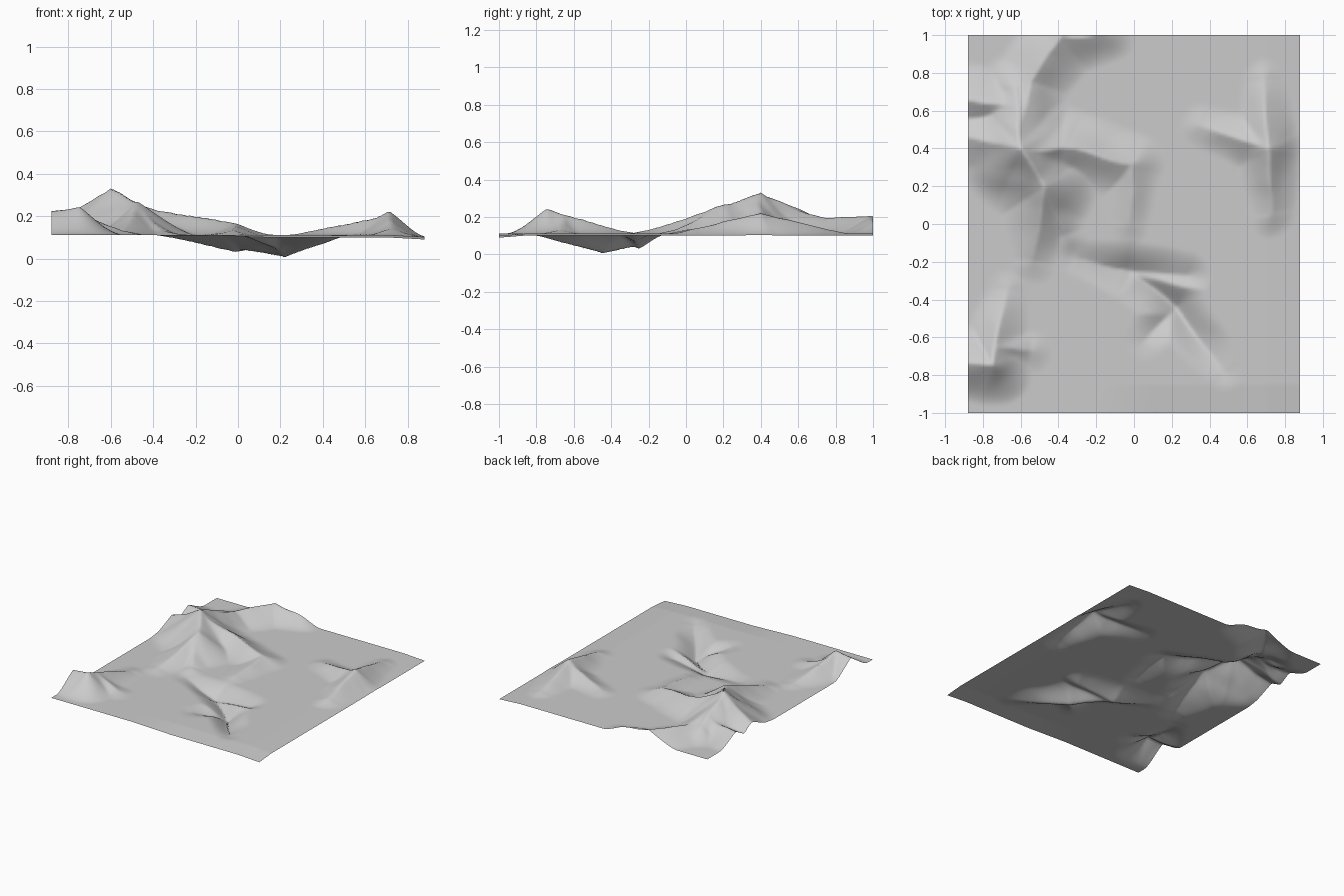
import bpy
from mathutils import Vector, noise

if "Cube" in bpy.data.objects:
    bpy.data.objects.remove(bpy.data.objects["Cube"])

W, D, BASE = 0.88, 1.0, 0.112
NX, NY = 132, 150

# Crest lines: (x, y, height above the plain)
MAIN = [
    [(-.62, .72, .08), (-.6, .4, .212), (-.47, .2, .15), (-.54, -.2, .02)],
    [(-.88, .45, .08), (-.6, .4, .18), (-.38, .4, .115), (0, .32, .055), (-.03, 0, .02)],
    [(-.6, .5, .14), (-.55, .75, .085), (-.38, 1, .095), (-.17, 1, .06)],
    [(-.47, .2, .13), (-.36, -.06, .02)],
    [(-.62, .62, .09), (-.88, .66, .08)],
]
RIGHT = [
    [(.69, .76, .02), (.71, .4, .11), (.73, .06, .03)],
    [(.71, .4, .09), (.36, .52, .02)],
]
CORNER = [
    [(-.88, -.73, .112), (-.75, -.75, .132), (-.67, -.34, .015)],
    [(-.71, -.66, .09), (-.55, -.67, .02)],
]
# Sunken basin: (x, y, depth)
BASIN = [
    [(-.3, -.19, .015), (-.02, -.25, .08), (.28, -.27, .04)],
    [(-.02, -.25, .065), (.22, -.44, .106), (.48, -.78, .015)],
    [(.22, -.44, .085), (.05, -.62, .01)],
]


def crest(path, p, spread):
    """Height of a tapering ridge with a sharp crest and concave flanks."""
    best = 0.0
    for a, b in zip(path, path[1:]):
        a2, ab = Vector(a[:2]), Vector(b[:2]) - Vector(a[:2])
        t = min(1, max(0, (p - a2).dot(ab) / ab.length_squared))
        h = a[2] + (b[2] - a[2]) * t
        d = (p - a2 - ab * t).length / (.1 + spread * h)
        if d < 1:
            best = max(best, h * (1 - d) ** 2 * (1 + .9 * d))
    return best


def blend(paths, p, spread):
    """Smooth maximum of several crest lines."""
    return sum(crest(r, p, spread) ** 8 for r in paths) ** .125


def height(x, y):
    # slight warp makes the flanks gullied
    q = Vector((x * 5, y * 5, 0))
    p = Vector((x + .02 * noise.noise(q), y + .02 * noise.noise(q + Vector((7, 3, 1)))))
    up = max(blend(MAIN, p, 1.25), blend(RIGHT, p, .9), blend(CORNER, p, .9))
    z = BASE + up - blend(BASIN, p, .75) + .04 * up * noise.noise(q * 2)
    # outer rim sags at the right and front
    z -= .01 * max(0, (x - .7) / .18)
    if x > -.2:
        z -= .012 * max(0, (-y - .85) / .15) * min(1, (x + .2) * 3)
    return max(0, z)


# Terrain sheet
verts = []
for j in range(NY + 1):
    for i in range(NX + 1):
        x, y = -W + 2 * W * i / NX, -D + 2 * D * j / NY
        verts.append((x, y, height(x, y)))
row = NX + 1
faces = [(j * row + i, j * row + i + 1, (j + 1) * row + i + 1, (j + 1) * row + i)
         for j in range(NY) for i in range(NX)]
mesh = bpy.data.meshes.new("terrain")
mesh.from_pydata(verts, [], faces)
mesh.shade_smooth()
terrain = bpy.data.objects.new("terrain", mesh)
bpy.context.collection.objects.link(terrain)
